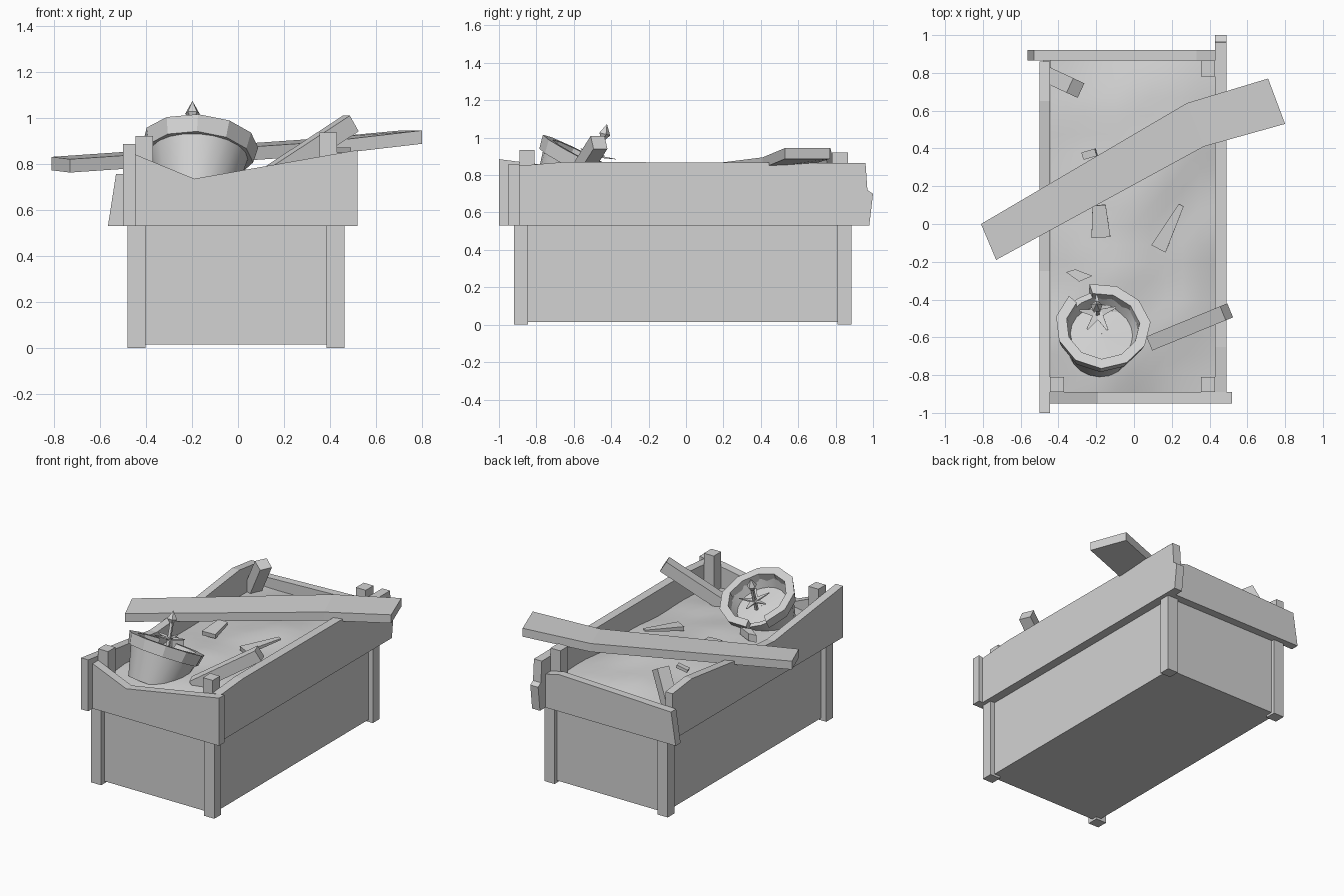
import bpy, bmesh, math, random
from mathutils import Vector, Matrix, noise

if "Cube" in bpy.data.objects:
    bpy.data.objects.remove(bpy.data.objects["Cube"])

grey = bpy.data.materials.new("weathered_grey")
grey.use_nodes = True
grey.diffuse_color = (0.65, 0.65, 0.65, 1)
grey.node_tree.nodes["Principled BSDF"].inputs["Base Color"].default_value = (0.65, 0.65, 0.65, 1)


def finish(name, bm, smooth=False):
    bmesh.ops.recalc_face_normals(bm, faces=bm.faces)
    mesh = bpy.data.meshes.new(name)
    bm.to_mesh(mesh)
    bm.free()
    mesh.materials.append(grey)
    ob = bpy.data.objects.new(name, mesh)
    bpy.context.collection.objects.link(ob)
    if smooth:
        bpy.ops.object.select_all(action='DESELECT')
        ob.select_set(True)
        bpy.context.view_layer.objects.active = ob
        bpy.ops.object.shade_smooth_by_angle(angle=math.radians(35))
    return ob


def loft(name, rings, closed=False, smooth=False):
    """Skin equal-length rings of points; cap both ends unless closed."""
    bm = bmesh.new()
    rows = [[bm.verts.new(p) for p in ring] for ring in rings]
    pairs = list(zip(rows, rows[1:])) + ([(rows[-1], rows[0])] if closed else [])
    n = len(rows[0])
    for a, b in pairs:
        for i in range(n):
            j = (i + 1) % n
            bm.faces.new((a[i], a[j], b[j], b[i]))
    if not closed:
        bm.faces.new(rows[0])
        bm.faces.new(rows[-1])
    return finish(name, bm, smooth)


def plank(name, profile, along_x, lo, hi):
    """Extrude a side profile across the plank's thickness."""
    place = (lambda u, z, t: (u, t, z)) if along_x else (lambda u, z, t: (t, u, z))
    return loft(name, [[place(u, z, t) for u, z in profile] for t in (lo, hi)])


def box(name, x0, x1, y0, y1, z0, z1):
    return plank(name, [(x0, z0), (x1, z0), (x1, z1), (x0, z1)], True, y0, y1)


def stick(name, a, b, width, height, taper=1.0):
    """Rectangular bar from a to b."""
    a, b = Vector(a), Vector(b)
    d = (b - a).normalized()
    side = d.cross(Vector((0, 0, 1))).normalized()
    up = side.cross(d)
    rings = []
    for p, k in ((a, 1), (b, taper)):
        s, u = side * width * k / 2, up * height * k / 2
        rings.append([p - s - u, p + s - u, p + s + u, p - s + u])
    return loft(name, rings)


# Planter body and corner legs
box("planter_body", -.44, .43, -.885, .86, .015, .64)
for side, x in (("right", -.48), ("left", .385)):
    for end, y in (("front", -.92), ("back", .81)):
        box(f"{side}_{end}_leg", x, x + .078, y, y + .075, 0, .6)

# Top boards, worn along their upper edges
plank("front_board", [(-.445, .53), (.52, .53), (.52, .86), (-.19, .735), (-.445, .84)], True, -.95, -.89)
plank("back_board", [(-.565, .53), (.43, .53), (.43, .76), (.33, .785), (-.53, .755)], True, .865, .92)
plank("left_board", [(-.89, .53), (.98, .53), (1, .7), (.97, .72), (.96, .865), (-.65, .87), (-.89, .85)],
      False, .43, .49)
plank("right_board", [(-1, .53), (.86, .53), (.86, .85), (.65, .875), (.2, .82), (-.25, .79), (-1, .885)],
      False, -.5, -.445)

# Upright post tops inside the corners, one broken and leaning
box("right_front_post", -.445, -.37, -.89, -.81, .6, .92)
box("left_front_post", .355, .43, -.89, -.81, .6, .935)
box("left_back_post", .355, .43, .78, .865, .6, .92)
stick("broken_post", (-.45, .785, .66), (-.31, .72, .925), .085, .075)

# Uneven soil
bm = bmesh.new()
bmesh.ops.create_grid(bm, x_segments=10, y_segments=18, size=1)
for v in bm.verts:
    u, w = v.co.x, v.co.y
    mound = (1 - u * u) * (1 - w ** 4)
    bump = noise.noise(Vector((u * 1.5, w * 3, 4))) * .03
    v.co = Vector((-.006 + u * .437, -.012 + w * .877, .69 + .07 * mound + bump))
finish("soil", bm, True)

# Long sagging beam lying across the planter
edges = [((-.81, 0, .83), (-.73, -.19, .82)),
         ((.28, .64, .905), (.37, .41, .895)),
         ((.71, .77, .945), (.8, .53, .945))]
drop = Vector((0, 0, -.058))
loft("fallen_beam", [[Vector(p), Vector(q), Vector(q) + drop, Vector(p) + drop] for p, q in edges])

# Leaning stake and wood scraps
stick("leaning_stake", (.1, -.625, .72), (.49, -.465, .975), .08, .08)
stick("long_scrap", (.13, -.13, .77), (.25, .1, .80), .085, .03, .35)
stick("short_scrap", (-.175, -.07, .775), (-.185, .1, .795), .1, .03, .7)
stick("buried_scrap", (-.27, .36, .76), (-.2, .38, .785), .04, .02)

# Tilted broken pot
pot = Matrix.Translation((-.165, -.54, .9)) @ Matrix.Rotation(math.radians(-27), 4, 'X') \
    @ Matrix.Rotation(math.radians(4), 4, 'Y')


def lathe_ring(profile, angle):
    c, s = math.cos(angle), math.sin(angle)
    return [pot @ Vector((r * c, r * s, z)) for r, z in profile]


wall = [(.001, -.27), (.165, -.27), (.222, -.04), (.19, -.04), (.165, -.1), (.001, -.09)]
loft("pot_body", [lathe_ring(wall, math.tau * i / 20) for i in range(20)], closed=True, smooth=True)

# Chipped rim with a gap at the back
random.seed(3)
band = [(.235, -.075), (.252, 0), (.195, 0), (.19, -.075)]
rings = []
for i in range(11):
    k = 1 + random.uniform(-.02, .02)
    rings.append(lathe_ring([(r * k, z) for r, z in band], math.radians(136 + 33 * i)))
loft("pot_rim", rings)

# Curved shard knocked from the rim
shard = [(-.36, -.255), (-.31, -.24), (-.22, -.275), (-.29, -.305)]
loft("pot_shard", [[(x, y, z + (x + .36) * .1) for x, y in shard] for z in (.74, .79)])

# Sprout: thin stem, pointed bud and ragged leaves
stick("sprout_stem", (-.19, -.5, .83), (-.195, -.44, 1.01), .018, .018)
bm = bmesh.new()
bmesh.ops.create_cone(bm, segments=5, radius1=.033, radius2=0, depth=.055,
                      matrix=Matrix.Translation((0, 0, .0275)))
bmesh.ops.create_cone(bm, segments=5, radius1=.012, radius2=.033, depth=.03,
                      matrix=Matrix.Translation((0, 0, -.015)))
bm.transform(Matrix.Translation((-.198, -.437, 1.02)) @ Matrix.Rotation(math.radians(-15), 4, 'X'))
finish("sprout_bud", bm)
for i, angle in enumerate((20, 95, 170, 235, 300)):
    a = math.radians(angle)
    base = Vector((-.19, -.475, .9))
    tip = base + Vector((math.cos(a) * .1, math.sin(a) * .1, .015 - .03 * math.sin(a)))
    stick(f"sprout_leaf_{i + 1}", base, tip, .045, .012, .2)
